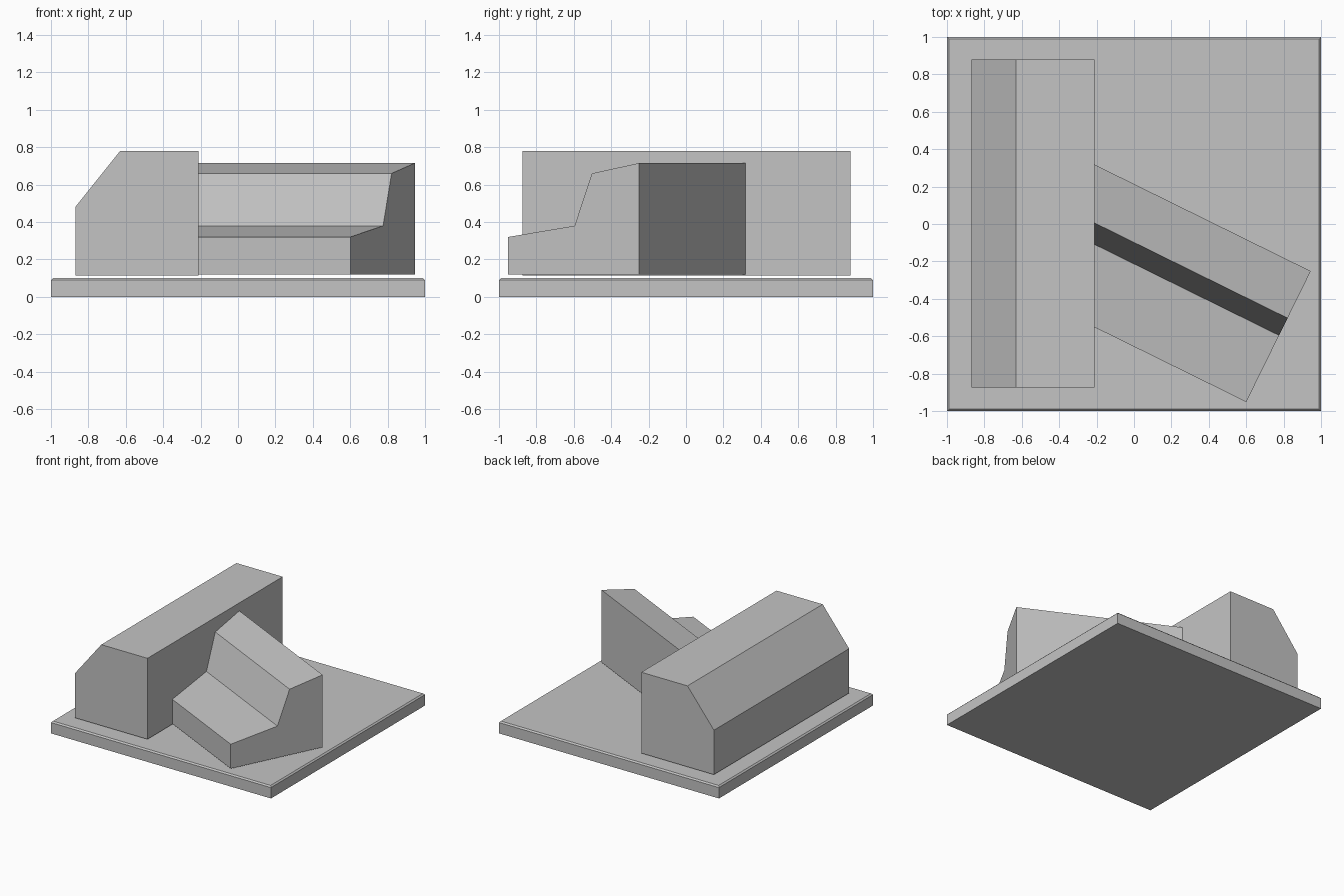
import bpy
import bmesh
from mathutils import Vector

cube = bpy.data.objects.get("Cube")
if cube:
    bpy.data.objects.remove(cube, do_unlink=True)

grey = bpy.data.materials.new("plain grey")
grey.use_nodes = True
colour = (0.55, 0.55, 0.55, 1)
grey.diffuse_color = colour
grey.node_tree.nodes["Principled BSDF"].inputs["Base Color"].default_value = colour


def add_object(name, bm):
    bmesh.ops.recalc_face_normals(bm, faces=bm.faces)
    mesh = bpy.data.meshes.new(name)
    bm.to_mesh(mesh)
    bm.free()
    mesh.materials.append(grey)
    obj = bpy.data.objects.new(name, mesh)
    bpy.context.collection.objects.link(obj)
    return obj


def prism(name, start, end):
    """Closed solid between two matching outlines."""
    bm = bmesh.new()
    a = [bm.verts.new(p) for p in start]
    b = [bm.verts.new(p) for p in end]
    bm.faces.new(a)
    bm.faces.new(b)
    for i in range(len(a)):
        j = (i + 1) % len(a)
        bm.faces.new((a[i], a[j], b[j], b[i]))
    return add_object(name, bm)


# Base plate with a fine chamfer around its top edge
bm = bmesh.new()
bmesh.ops.create_cube(bm, size=1)
for v in bm.verts:
    v.co = (v.co.x * 2, v.co.y * 2, (v.co.z + 0.5) * 0.1)
rim = [e for e in bm.edges if all(v.co.z > 0.05 for v in e.verts)]
bmesh.ops.bevel(bm, geom=rim, offset=0.011, segments=1, affect='EDGES')
add_object("base_plate", bm)

# Long block with a sloping outer shoulder
WALL_X = -0.21
outline = [(-0.87, 0.115), (-0.87, 0.48), (-0.63, 0.78), (WALL_X, 0.78), (WALL_X, 0.115)]
prism("long_block",
      [(x, -0.875, z) for x, z in outline],
      [(x, 0.88, z) for x, z in outline])

# Stepped block, turned and trimmed flush against the long block
corner = Vector((0.945, -0.252, 0))
across = Vector((-0.345, -0.70, 0)).normalized()
along = Vector((across.y, -across.x, 0))
profile = [(0, 0.12), (0, 0.715), (0.28, 0.66), (0.383, 0.38), (0.78, 0.32), (0.78, 0.12)]
outer = [corner + across * d + Vector((0, 0, z)) for d, z in profile]
inner = [p + along * ((WALL_X - p.x) / along.x) for p in outer]
prism("stepped_block", outer, inner)
